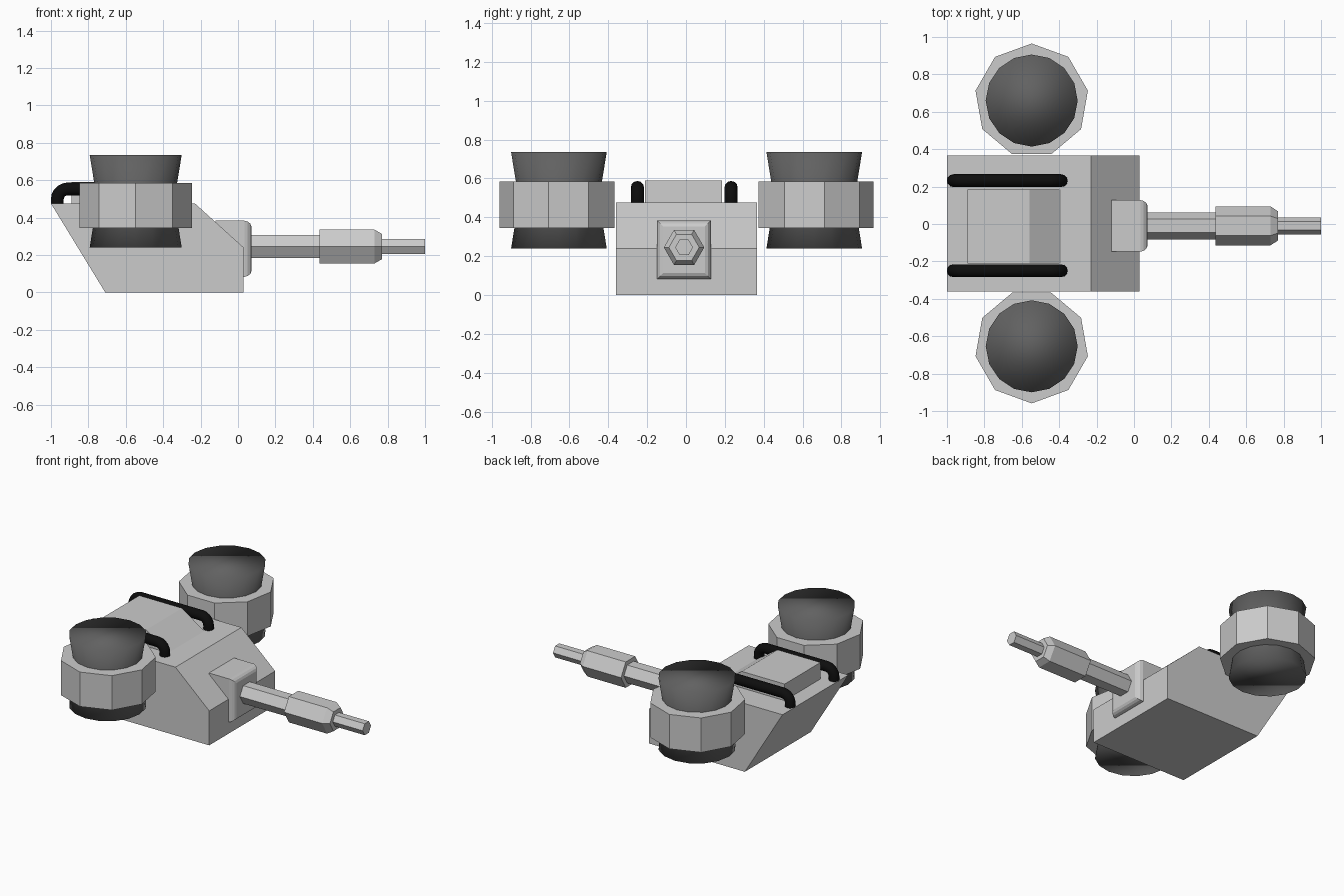
import bpy, math

if "Cube" in bpy.data.objects:
    bpy.data.objects.remove(bpy.data.objects["Cube"])

YC = 0.003            # symmetry plane of the hull
BARREL_Y, BARREL_Z = -0.01, 0.245


def add_mesh(name, verts, faces, mat=None):
    me = bpy.data.meshes.new(name)
    me.from_pydata(verts, [], faces)
    me.update()
    ob = bpy.data.objects.new(name, me)
    bpy.context.collection.objects.link(ob)
    if mat:
        me.materials.append(mat)
    return ob


def loft(name, rings, mat=None):
    """Skin a list of equal-length closed rings and cap both ends."""
    n = len(rings[0])
    verts = [p for r in rings for p in r]
    faces = [tuple(reversed(range(n))), tuple(range(len(verts) - n, len(verts)))]
    for k in range(len(rings) - 1):
        for i in range(n):
            j = (i + 1) % n
            faces.append((k*n + i, k*n + j, (k+1)*n + j, (k+1)*n + i))
    return add_mesh(name, verts, faces, mat)


def slab(name, profile, y0, y1):
    """Counter-clockwise xz profile extruded along y."""
    return loft(name, [[(x, y, z) for x, z in profile] for y in (y1, y0)])


def ring_z(cx, cy, z, r, n, start):
    return [(cx + r*math.cos(start + i*math.tau/n),
             cy + r*math.sin(start + i*math.tau/n), z) for i in range(n)]


def material(name, v):
    m = bpy.data.materials.new(name)
    m.diffuse_color = (v, v, v, 1)
    m.use_nodes = True
    m.node_tree.nodes["Principled BSDF"].inputs["Base Color"].default_value = m.diffuse_color
    return m


dark = material("dark_rubber", 0.12)
black = material("black", 0.004)

# Wedge hull and raised hatch
slab("hull", [(-0.71, 0), (0.03, 0), (0.03, 0.24), (-0.23, 0.475), (-1, 0.475)],
     YC - 0.363, YC + 0.363)
slab("top_hatch", [(-0.89, 0.46), (-0.39, 0.46), (-0.39, 0.475), (-0.56, 0.59), (-0.89, 0.59)],
     -0.21, 0.185)

# Nine-sided side pods with waisted drums
for side, s in (("left", 1), ("right", -1)):
    cy = YC + s*0.657
    loft(side + "_pod", [ring_z(-0.547, cy, z, 0.305, 9, s*math.pi/2) for z in (0.345, 0.585)])
    drum = loft(side + "_drum", [ring_z(-0.547, cy, z, r, 16, math.pi/2) for z, r in
                                 ((0.24, 0.246), (0.49, 0.206), (0.735, 0.246))], dark)
    drum.data.shade_smooth()

# Bent tube handles
for side, y in (("left", 0.232), ("right", -0.25)):
    cu = bpy.data.curves.new(side + "_handle", 'CURVE')
    cu.dimensions = '3D'
    cu.bevel_depth = 0.034
    cu.bevel_resolution = 4
    cu.use_fill_caps = True
    x0, x1, top, r = -0.966, -0.389, 0.553, 0.055
    path = [(x0, 0.472)]
    for cx, a0 in ((x0 + r, math.pi), (x1 - r, math.pi/2)):
        for i in range(6):
            a = a0 - i*math.pi/10
            path.append((cx + r*math.cos(a), top - r + r*math.sin(a)))
    path.append((x1, 0.472))
    sp = cu.splines.new('POLY')
    sp.points.add(len(path) - 1)
    for p, (x, z) in zip(sp.points, path):
        p.co = (x, y, z, 1)
    sp.use_smooth = True
    cu.materials.append(black)
    bpy.context.collection.objects.link(bpy.data.objects.new(side + "_handle", cu))

# Gun mount block with rounded front border
loft("barrel_mount", [[(x, BARREL_Y + a*(0.138 - d), 0.233 + b*(0.15 - d))
                       for a, b in ((-1, -1), (1, -1), (1, 1), (-1, 1))]
                      for x, d in ((-0.12, 0), (0.035, 0), (0.052, 0.005), (0.065, 0.015), (0.072, 0.03))])

# Stepped hexagonal barrel
sections = [(0.0, 0.072), (0.435, 0.072), (0.435, 0.104), (0.73, 0.104),
            (0.77, 0.078), (0.77, 0.046), (1.0, 0.046)]
loft("barrel", [[(x, BARREL_Y + r*math.cos(i*math.pi/3), BARREL_Z + r*math.sin(i*math.pi/3))
                 for i in range(6)] for x, r in sections])
